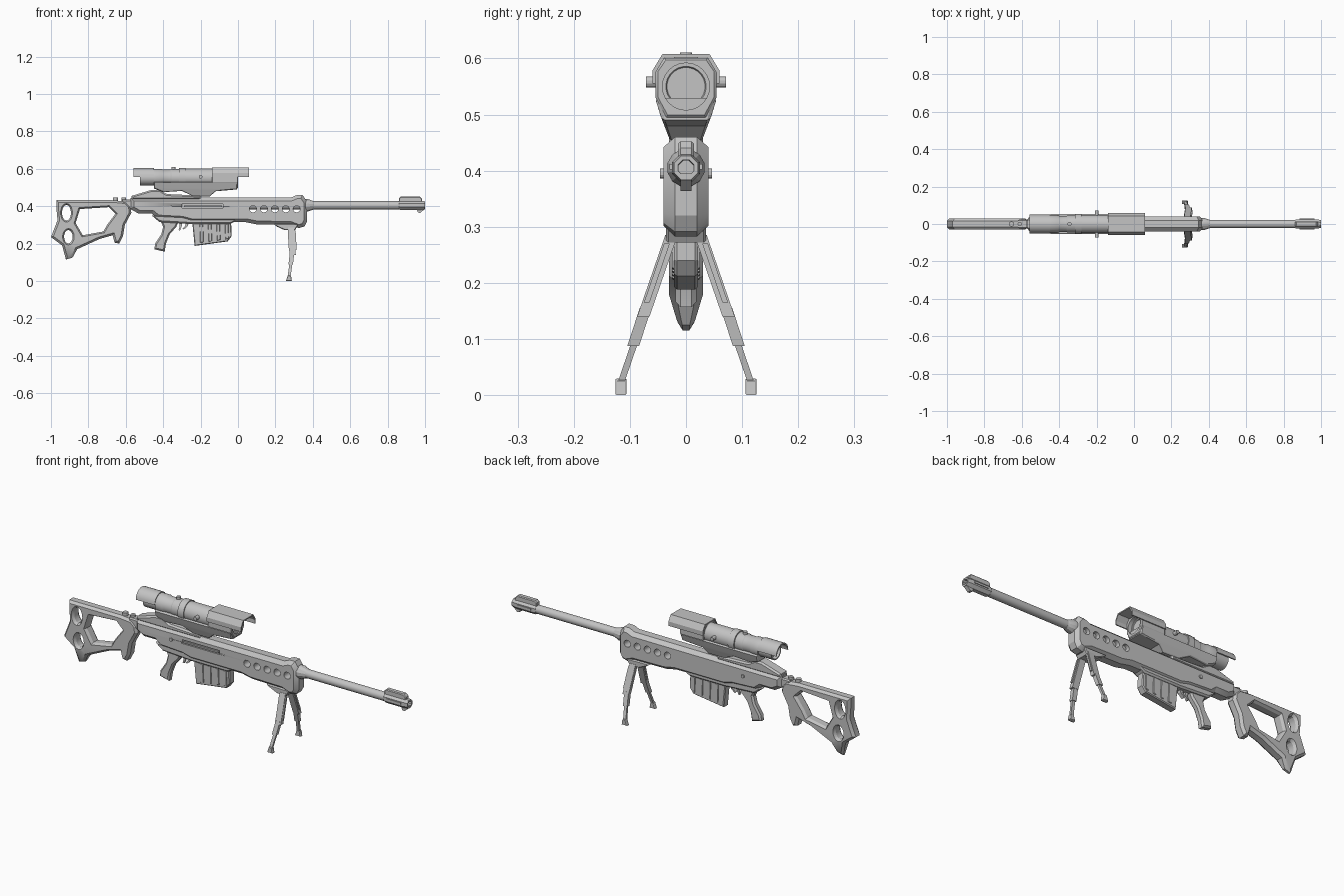
import bpy, bmesh, math
from mathutils import Vector
from mathutils.geometry import tessellate_polygon

if "Cube" in bpy.data.objects:
    bpy.data.objects.remove(bpy.data.objects["Cube"])

metal = bpy.data.materials.new("grey_metal")
metal.diffuse_color = (0.55, 0.55, 0.55, 1)
metal.use_nodes = True
metal.node_tree.nodes["Principled BSDF"].inputs["Base Color"].default_value = metal.diffuse_color


def finish(name, bm):
    bmesh.ops.recalc_face_normals(bm, faces=bm.faces)
    me = bpy.data.meshes.new(name)
    bm.to_mesh(me)
    bm.free()
    me.materials.append(metal)
    me.shade_smooth()
    me.set_sharp_from_angle(angle=math.radians(28))
    ob = bpy.data.objects.new(name, me)
    bpy.context.collection.objects.link(ob)
    return ob


def inset(loop, d):
    out = []
    for i, p in enumerate(loop):
        e1 = (p - loop[i - 1]).normalized()
        e2 = (loop[(i + 1) % len(loop)] - p).normalized()
        n1, n2 = Vector((-e1.y, e1.x)), Vector((-e2.y, e2.x))
        out.append(p + (n1 + n2) * d / max(0.5, 1 + n1.dot(n2)))
    return out


def prof(name, loops, half, c=0, d=0, hole_d=0, axis='y', mid=0, shape=None):
    """Extruded outline with holes and chamfered caps (depth c, inset d)."""
    bm = bmesh.new()
    caps = [[], []]
    flat = []
    for k, pts in enumerate(loops):
        loop = [Vector(p) for p in pts]
        area = sum(loop[i - 1].cross(loop[i]) for i in range(len(loop)))
        if (area > 0) != (k == 0):
            loop.reverse()
        ins = inset(loop, hole_d if k else d)
        levels = [(ins, -half), (loop, c - half), (loop, half - c), (ins, half)]
        if c == 0:
            levels = [(loop, -half), (loop, half)]
        rings = []
        for pl, t in levels:
            rings.append([bm.verts.new((p.x, t + mid, p.y) if axis == 'y'
                                       else (t + mid, p.x, p.y)) for p in pl])
        n = len(loop)
        for a, b in zip(rings, rings[1:]):
            for i in range(n):
                bm.faces.new((a[i - 1], a[i], b[i], b[i - 1]))
        caps[0] += rings[0]
        caps[1] += rings[-1]
        flat.append([p.to_3d() for p in levels[0][0]])
    for tri in tessellate_polygon(flat):
        for cap in caps:
            bm.faces.new([cap[i] for i in tri])
    if shape:
        for v in bm.verts:
            v.co.y *= shape(v.co)
    return finish(name, bm)


def tube(name, pts, at=(0, 0), n=24, axis='x'):
    """Turned part: (position, radius) pairs along an axis."""
    bm = bmesh.new()
    rings = []
    for t, r in pts:
        ring = []
        for i in range(n):
            a = 2 * math.pi * (i + 0.5) / n
            u, v = at[0] + r * math.cos(a), at[1] + r * math.sin(a)
            ring.append(bm.verts.new({'x': (t, u, v), 'y': (u, t, v), 'z': (u, v, t)}[axis]))
        rings.append(ring)
    for a, b in zip(rings, rings[1:]):
        for i in range(n):
            bm.faces.new((a[i - 1], a[i], b[i], b[i - 1]))
    bm.faces.new(rings[0])
    bm.faces.new(rings[-1])
    return finish(name, bm)


def strut(name, p, q, sx, sy):
    """Box beam between two points, kept level at its ends."""
    bm = bmesh.new()
    bmesh.ops.create_cube(bm, size=1)
    for v in bm.verts:
        base = Vector(p).lerp(Vector(q), v.co.z + 0.5)
        v.co = base + Vector((v.co.x * sx, v.co.y * sy, 0))
    return finish(name, bm)


def ellipse(x, z, rx, rz, n=16, a0=0.0, a1=2 * math.pi, closed=True):
    m = n if closed else n - 1
    return [(x + rx * math.cos(a0 + (a1 - a0) * i / m),
             z + rz * math.sin(a0 + (a1 - a0) * i / m)) for i in range(n)]


def rect(x0, z0, x1, z1):
    return [(x0, z0), (x1, z0), (x1, z1), (x0, z1)]


# Skeleton stock with three openings, thinning towards the toe
stock = [(-.97, .432), (-.67, .432), (-.60, .425), (-.575, .40), (-.57, .365), (-.605, .30),
         (-.615, .24), (-.635, .20), (-.66, .205), (-.67, .245), (-.74, .225), (-.86, .17),
         (-.885, .125), (-.92, .115), (-.94, .19), (-1.0, .235), (-.965, .325), (-.97, .38)]
opening = [(-.845, .385), (-.69, .395), (-.655, .36), (-.70, .30), (-.72, .265),
           (-.83, .245), (-.868, .31)]
prof("stock", [stock, opening, ellipse(-.917, .365, .024, .042), ellipse(-.907, .237, .023, .036)],
     .03, .014, .011, .008, shape=lambda p: max(.35, min(1, .35 + (p.z - .12) / .07)))
prof("stock_hinge", [rect(-.62, .385, -.545, .435)], .024, .006, .006)
tube("hinge_pin", [(.37, .012), (.446, .012)], (-.61, 0), 12, 'z')
tube("hinge_knob", [(.40, .014), (.446, .014)], (-.655, 0), 12, 'z')

# Receiver with vent holes and a slot on the front side
body = [(-.575, .445), (-.575, .385), (-.53, .36), (-.46, .36), (-.43, .335), (-.30, .328),
        (-.25, .315), (.04, .315), (.10, .303), (.28, .30), (.325, .283), (.355, .292),
        (.37, .32), (.37, .425), (.345, .46), (.315, .46), (.285, .447)]
vents = [ellipse(.08 + .0585 * i, .385, .019, .018) for i in range(5)]
receiver = prof("receiver", [body] + vents, .04, .02, .018, -.0)
cutter = prof("slot_cutter", [rect(-.30, .391, -.08, .411)], .012, mid=-.043)
cutter.hide_render = True
mod = receiver.modifiers.new("slot", 'BOOLEAN')
mod.object, mod.operation, mod.solver = cutter, 'DIFFERENCE', 'EXACT'
dg = bpy.context.evaluated_depsgraph_get()
cut_mesh = bpy.data.meshes.new_from_object(receiver.evaluated_get(dg))
receiver.modifiers.clear()
receiver.data = cut_mesh
bpy.data.objects.remove(cutter)
prof("bolt_bar", [rect(-.29, .396, -.085, .404)], .006, mid=-.034)
tube("receiver_pin", [(-.046, .009), (.046, .009)], (-.36, .395), 12, 'y')
prof("lower_housing", [[(-.46, .35), (-.42, .315), (-.25, .305), (-.04, .305), (.0, .33)]],
     .032, .008, .008)

# Barrel and muzzle brake
tube("barrel", [(.05, .022), (.88, .022)], (0, .405), 20)
tube("barrel_collar", [(.36, .034), (.375, .034), (.405, .023)], (0, .405), 12)
tube("muzzle_brake", [(.86, .022), (.867, .027), (.975, .027), (1.0, .023), (1.0, .015), (.96, .014)],
     (0, .405), 8)
prof("brake_top", [[(.86, .42), (.86, .443), (.87, .452), (.972, .452), (.985, .44), (.985, .42)]],
     .014, .004, .004)
prof("brake_hook", [[(.955, .39), (.962, .366), (.975, .364), (.998, .385), (.998, .395)]], .010)
for s in (-1, 1):
    prof("brake_rib", [rect(.885, .402, .965, .412)], .004, mid=s * .025)

# Rail and scope mount
prof("scope_rail", [[(-.57, .435), (-.57, .455), (-.52, .47), (-.46, .488), (-.42, .488),
                     (-.38, .465), (-.2, .457), (-.2, .435)]], .03, .008, .008)
prof("scope_mount", [[(-.45, .53), (-.45, .495), (-.40, .475), (-.30, .482), (-.24, .453),
                      (-.15, .453), (-.12, .48), (-.005, .49), (-.005, .53)]],
     .054, .006, .004, shape=lambda p: .5 + .5 * max(0, min(1, (p.z - .45) / .07)))

# Scope tube, shades, lens and knobs
tube("scope_tube", [(-.505, .034), (-.525, .036), (-.525, .042), (-.45, .042), (-.45, .048),
                    (-.41, .048), (-.40, .044), (-.36, .044), (-.355, .047), (-.315, .047),
                    (-.315, .054), (-.28, .054), (-.28, .049), (-.10, .049)], (0, .552))
shade = (ellipse(0, .555, .05, .05, 13, 0, math.pi, False)
         + ellipse(0, .555, .043, .043, 13, math.pi, 0, False))
prof("eyepiece_shade", [shade], .055, axis='x', mid=-.505)
half_ring = [(.054, .53), (.054, .578), (.038, .601), (-.038, .601), (-.054, .578), (-.054, .53),
             (-.035, .495), (.035, .495)]
prof("objective_housing", [half_ring, ellipse(0, .55, .042, .042, 24)], .07, .004, .004, -.0,
     axis='x', mid=-.07)
tube("objective_lens", [(-.12, .043), (-.02, .043), (-.02, .036), (-.024, .034)], (0, .55))
hood = [(.06, .555), (.06, .578), (.042, .608), (-.042, .608), (-.06, .578), (-.06, .555),
        (-.054, .555), (-.054, .575), (-.038, .602), (.038, .602), (.054, .575), (.054, .555)]
prof("objective_hood", [hood], .10, axis='x', mid=-.04)
tube("side_knobs", [(-.071, .010), (.071, .010)], (-.2, .558), 12, 'y')
tube("top_knob", [(.58, .011), (.611, .011)], (-.345, 0), 12, 'z')

# Pistol grip, trigger and guard
prof("grip", [[(-.425, .345), (-.31, .335), (-.33, .29), (-.365, .25), (-.385, .20), (-.392, .157),
               (-.447, .170), (-.443, .20), (-.41, .25), (-.40, .29)]], .019, .009, .008)
prof("trigger", [[(-.315, .32), (-.295, .32), (-.302, .29), (-.31, .27), (-.318, .272),
                  (-.312, .29)]], .006)
prof("trigger_guard", [[(-.285, .32), (-.262, .32), (-.268, .295), (-.29, .275), (-.296, .28),
                        (-.28, .298)]], .010)

# Magazine with slanted ribs
prof("magazine", [[(-.245, .32), (-.232, .188), (-.055, .212), (-.034, .24), (-.037, .32)]],
     .021, .005, .004)
for i in range(4):
    x = -.205 + i * .045
    z = .205 + i * .006
    prof("magazine_rib", [[(x, .305), (x + .003, z), (x + .021, z + .003), (x + .018, .305)]],
         .025, .003, .002)

# Folding bipod
prof("bipod_mount", [[(.19, .305), (.21, .29), (.25, .272), (.305, .272), (.325, .305)]],
     .036, .005, .004)
for s in (-1, 1):
    strut("bipod_upper_leg", (.285, s * .026, .285), (.292, s * .076, .14), .034, .022)
    strut("bipod_leg_rib", (.287, s * .034, .27), (.293, s * .07, .165), .042, .010)
    strut("bipod_middle_leg", (.289, s * .072, .155), (.282, s * .094, .088), .024, .021)
    strut("bipod_lower_leg", (.283, s * .092, .092), (.273, s * .116, .022), .016, .012)
    prof("bipod_foot", [[(.256, 0), (.288, 0), (.284, .025), (.279, .03), (.266, .03)]],
         .010, .003, .002, mid=s * .116)
